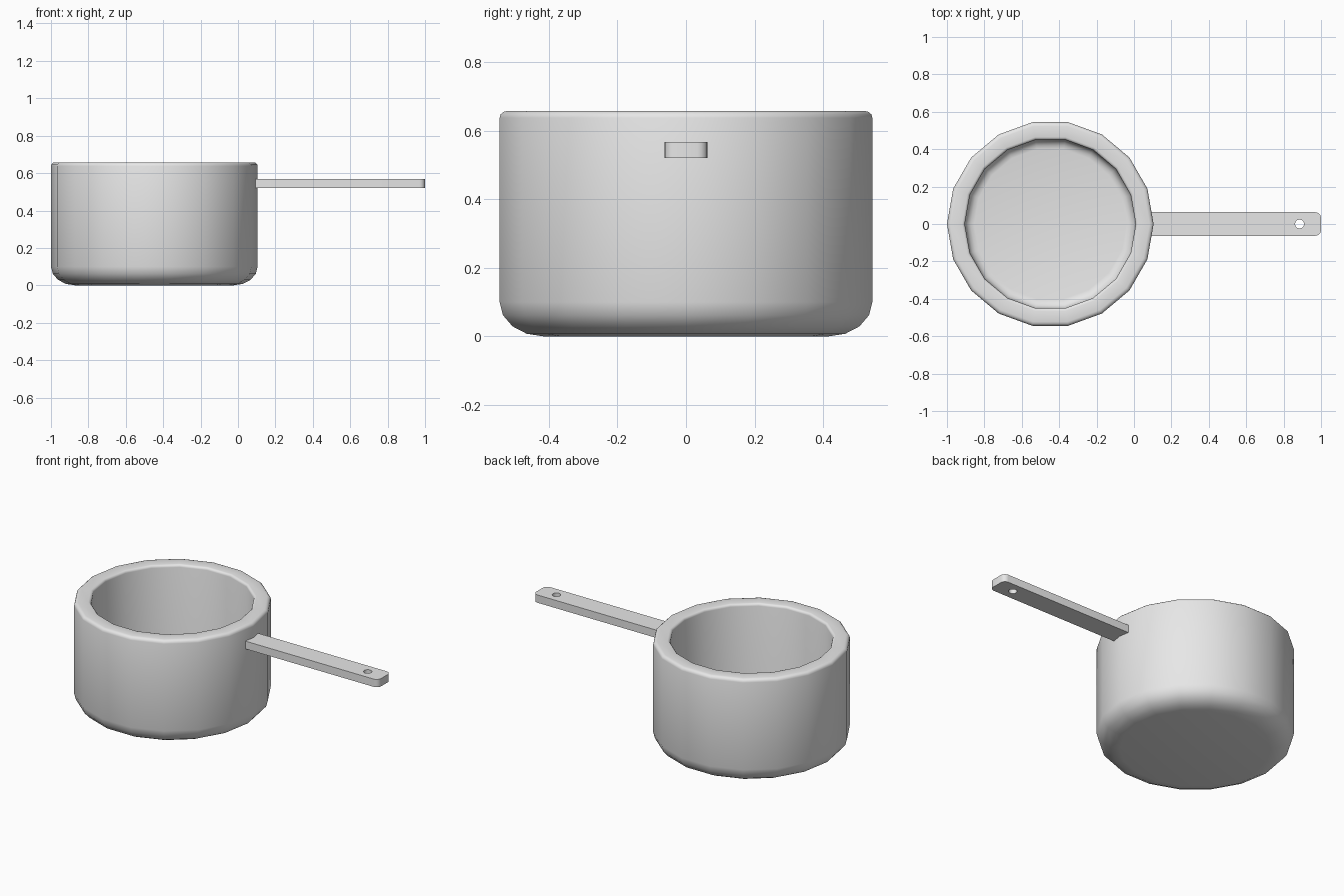
import bpy, bmesh, math
from mathutils import Vector

cube = bpy.data.objects.get("Cube")
if cube:
    bpy.data.objects.remove(cube, do_unlink=True)

SIDES = 18
POT_X = -0.4475
POT_R = 0.5525
INNER_R = 0.457
HEIGHT = 0.658
FLOOR = 0.095

steel = bpy.data.materials.new("brushed_grey")
steel.use_nodes = True
grey = (0.8, 0.8, 0.8, 1)
steel.diffuse_color = grey
steel.node_tree.nodes["Principled BSDF"].inputs["Base Color"].default_value = grey


def arc(cx, cz, rx, rz, start, end, steps):
    """Points on an elliptical arc, angles in degrees."""
    angles = [math.radians(start + (end - start) * i / steps) for i in range(steps + 1)]
    return [(cx + rx * math.cos(a), cz + rz * math.sin(a)) for a in angles]


def finish(bm, name, angle):
    bmesh.ops.recalc_face_normals(bm, faces=bm.faces)
    mesh = bpy.data.meshes.new(name)
    bm.to_mesh(mesh)
    bm.free()
    mesh.materials.append(steel)
    obj = bpy.data.objects.new(name, mesh)
    bpy.context.collection.objects.link(obj)
    bpy.ops.object.select_all(action='DESELECT')
    obj.select_set(True)
    bpy.context.view_layer.objects.active = obj
    bpy.ops.object.shade_smooth_by_angle(angle=math.radians(angle))
    return obj


# Pot: rounded base, outer wall, soft rim, inner wall and filleted floor
profile = arc(POT_R - 0.13, 0.1, 0.13, 0.1, -90, 0, 4)
profile += arc(POT_R - 0.022, HEIGHT - 0.02, 0.022, 0.02, 0, 90, 3)
profile += arc(INNER_R + 0.015, HEIGHT - 0.015, 0.015, 0.015, 90, 180, 3)
profile += arc(INNER_R - 0.05, FLOOR + 0.05, 0.05, 0.05, 0, -90, 4)

bm = bmesh.new()
rings = []
for r, z in profile:
    ring = []
    for i in range(SIDES):
        a = math.tau * i / SIDES
        ring.append(bm.verts.new((r * math.cos(a), r * math.sin(a), z)))
    rings.append(ring)
for low, high in zip(rings, rings[1:]):
    for i in range(SIDES):
        j = (i + 1) % SIDES
        bm.faces.new((low[i], low[j], high[j], high[i]))
bm.faces.new(rings[0])
bm.faces.new(rings[-1])
pot = finish(bm, "pot", 40)
pot.location.x = POT_X

# Handle: flat bar with rounded end corners and a round hanging hole
X0, X1, HALF_W = 0.05, 1.0, 0.063
Z0, Z1, CORNER = 0.52, 0.568, 0.03
outline = [(X0, -HALF_W)]
outline += arc(X1 - CORNER, -HALF_W + CORNER, CORNER, CORNER, -90, 0, 4)
outline += arc(X1 - CORNER, HALF_W - CORNER, CORNER, CORNER, 0, 90, 4)
outline += [(X0, HALF_W)]
hole = arc(0.885, 0, 0.024, 0.024, 0, 360, 16)[:-1]

bm = bmesh.new()
edges = []
for loop in (outline, hole):
    verts = [bm.verts.new((x, y, Z0)) for x, y in loop]
    edges += [bm.edges.new((v, verts[(i + 1) % len(verts)])) for i, v in enumerate(verts)]
bmesh.ops.triangle_fill(bm, use_beauty=True, edges=edges, normal=Vector((0, 0, 1)))
bottom = list(bm.faces)
top = bmesh.ops.extrude_face_region(bm, geom=bottom, use_keep_orig=True)
bmesh.ops.translate(bm, vec=(0, 0, Z1 - Z0),
                    verts=[g for g in top["geom"] if isinstance(g, bmesh.types.BMVert)])
finish(bm, "handle", 30)
